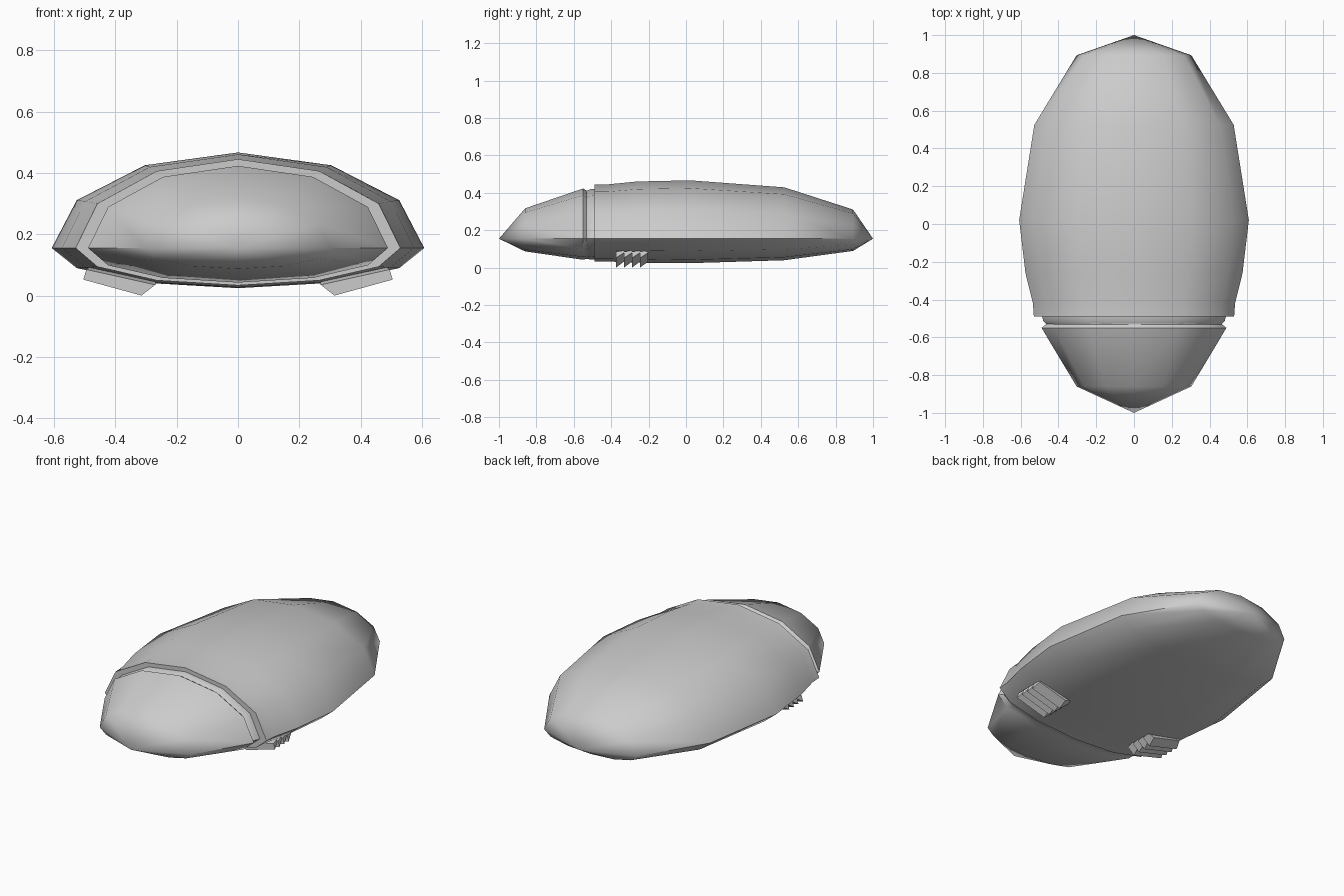
import bpy, bmesh, math
from mathutils import Vector

if "Cube" in bpy.data.objects:
    bpy.data.objects.remove(bpy.data.objects["Cube"])

SIDES, HALF_W, MID_Z, TOP_H, LOW_H = 12, 0.608, 0.155, 0.312, 0.131


def finish(name, bm, angle):
    bmesh.ops.recalc_face_normals(bm, faces=bm.faces)
    me = bpy.data.meshes.new(name)
    bm.to_mesh(me)
    bm.free()
    ob = bpy.data.objects.new(name, me)
    bpy.context.collection.objects.link(ob)
    bpy.ops.object.select_all(action='DESELECT')
    ob.select_set(True)
    bpy.context.view_layer.objects.active = ob
    bpy.ops.object.shade_smooth_by_angle(angle=math.radians(angle))
    return ob


def shell(name, stations):
    """Loft flattened 12-sided sections (y, width factor, height factor) along y."""
    bm = bmesh.new()
    rings = []
    for y, w, h in stations:
        if w == 0:
            rings.append([bm.verts.new((0, y, MID_Z))])
            continue
        ring = []
        for i in range(SIDES):
            a = 2 * math.pi * i / SIDES
            s = math.sin(a)
            ring.append(bm.verts.new((HALF_W * w * math.cos(a), y,
                                      MID_Z + h * s * (TOP_H if s > 0 else LOW_H))))
        rings.append(ring)
    for r0, r1 in zip(rings, rings[1:]):
        for i in range(SIDES):
            j = (i + 1) % SIDES
            quad = [r0[i % len(r0)], r0[j % len(r0)], r1[j % len(r1)], r1[i % len(r1)]]
            bm.faces.new(list(dict.fromkeys(quad)))
    for ring in (rings[0], rings[-1]):
        if len(ring) > 1:
            bm.faces.new(ring)
    return finish(name, bm, 45)


# main body with a shallow collar at its front
shell("body", [(1.0, 0, 0), (0.893, 0.5, 0.5), (0.525, 0.868, 0.88), (0.02, 1, 1),
               (-0.26, 0.945, 0.98), (-0.42, 0.88, 0.93), (-0.49, 0.872, 0.93)])

# narrow neck and the front cap
shell("neck", [(-0.47, 0.78, 0.83), (-0.56, 0.76, 0.82)])
shell("front_cap", [(-0.49, 0.80, 0.855), (-0.515, 0.79, 0.845), (-0.53, 0.765, 0.82), (-0.55, 0.805, 0.86),
                    (-0.86, 0.5, 0.52), (-1.0, 0, 0)])

# four saw-tooth slats under each side
bm = bmesh.new()
for side in (1, -1):
    for k in range(4):
        y0 = -0.375 + 0.043 * k
        front = [(0.27, 0.035), (0.315, 0.0), (0.505, 0.052), (0.495, 0.085)]
        back = [(0.27, 0.045), (0.31, 0.032), (0.49, 0.08), (0.485, 0.092)]
        f = [bm.verts.new((side * x, y0, z)) for x, z in front]
        b = [bm.verts.new((side * x, y0 + 0.043, z)) for x, z in back]
        bm.faces.new(f)
        bm.faces.new(b[::-1])
        for i in range(4):
            j = (i + 1) % 4
            bm.faces.new((f[i], b[i], b[j], f[j]))
finish("under_slats", bm, 20)
